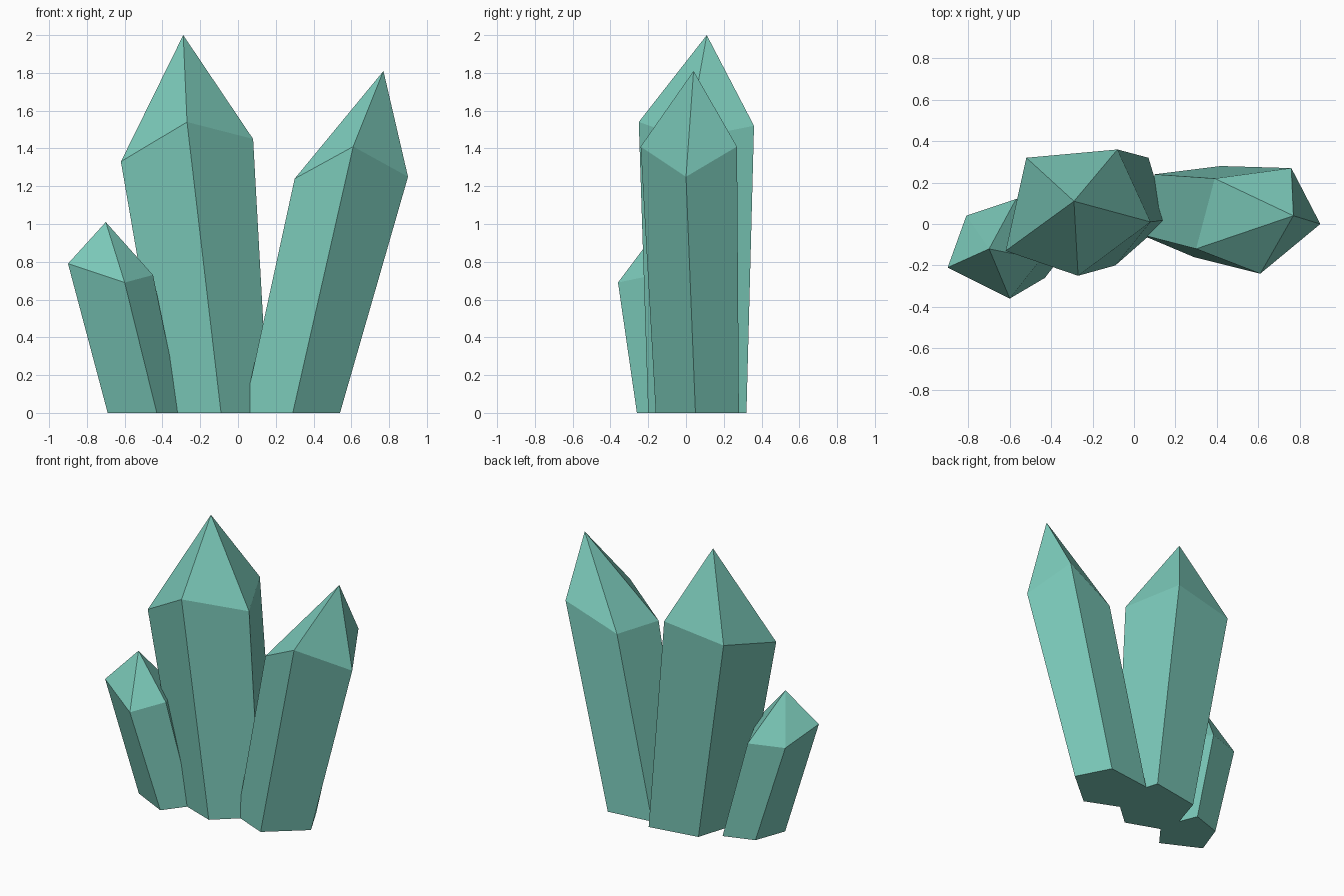
import bpy
import bmesh

# Remove the default cube
cube = bpy.data.objects.get("Cube")
if cube:
    bpy.data.objects.remove(cube, do_unlink=True)


def make_material(name, colour):
    material = bpy.data.materials.new(name)
    material.use_nodes = True
    material.diffuse_color = colour
    shader = next(node for node in material.node_tree.nodes
                  if node.type == "BSDF_PRINCIPLED")
    shader.inputs["Base Color"].default_value = colour
    shader.inputs["Roughness"].default_value = 0.6
    return material


def make_crystal(name, tip, shoulder, foot, material):
    """Leaning five-sided shaft with a flat foot and a faceted point."""
    bm = bmesh.new()
    apex = bm.verts.new(tip)
    upper = [bm.verts.new(point) for point in shoulder]
    lower = [bm.verts.new((x, y, 0)) for x, y in foot]
    sides = len(upper)
    for i in range(sides):
        j = (i + 1) % sides
        bm.faces.new((lower[i], lower[j], upper[j], upper[i]))
        bm.faces.new((upper[i], upper[j], apex))
    bm.faces.new(list(reversed(lower)))
    bmesh.ops.recalc_face_normals(bm, faces=bm.faces[:])

    mesh = bpy.data.meshes.new(name)
    bm.to_mesh(mesh)
    bm.free()
    mesh.materials.append(material)
    crystal = bpy.data.objects.new(name, mesh)
    bpy.context.collection.objects.link(crystal)
    return crystal


teal = make_material("teal_crystal", (0.195, 0.578, 0.479, 1.0))

# Tall crystal in the middle
make_crystal(
    "tall_crystal", (-0.29, 0.11, 2.0),
    [(-0.62, -0.13, 1.33), (-0.27, -0.25, 1.54), (0.08, 0.01, 1.45),
     (-0.08, 0.36, 1.52), (-0.52, 0.32, 1.45)],
    [(-0.39, -0.09), (-0.09, -0.2), (0.16, 0.02), (0.07, 0.32), (-0.28, 0.26)],
    teal)

# Medium crystal leaning towards +x
make_crystal(
    "leaning_crystal", (0.77, 0.04, 1.81),
    [(0.3, -0.12, 1.24), (0.61, -0.24, 1.41), (0.9, 0, 1.25),
     (0.76, 0.27, 1.41), (0.39, 0.22, 1.25)],
    [(0.03, -0.05), (0.29, -0.16), (0.54, 0.05), (0.42, 0.28), (0.1, 0.24)],
    teal)

# Short crystal leaning towards -x
make_crystal(
    "short_crystal", (-0.7, -0.12, 1.01),
    [(-0.9, -0.21, 0.79), (-0.6, -0.36, 0.69), (-0.45, -0.17, 0.73),
     (-0.57, 0.12, 0.69), (-0.81, 0.04, 0.69)],
    [(-0.69, -0.13), (-0.43, -0.26), (-0.3, -0.09), (-0.4, 0.16), (-0.61, 0.09)],
    teal)
